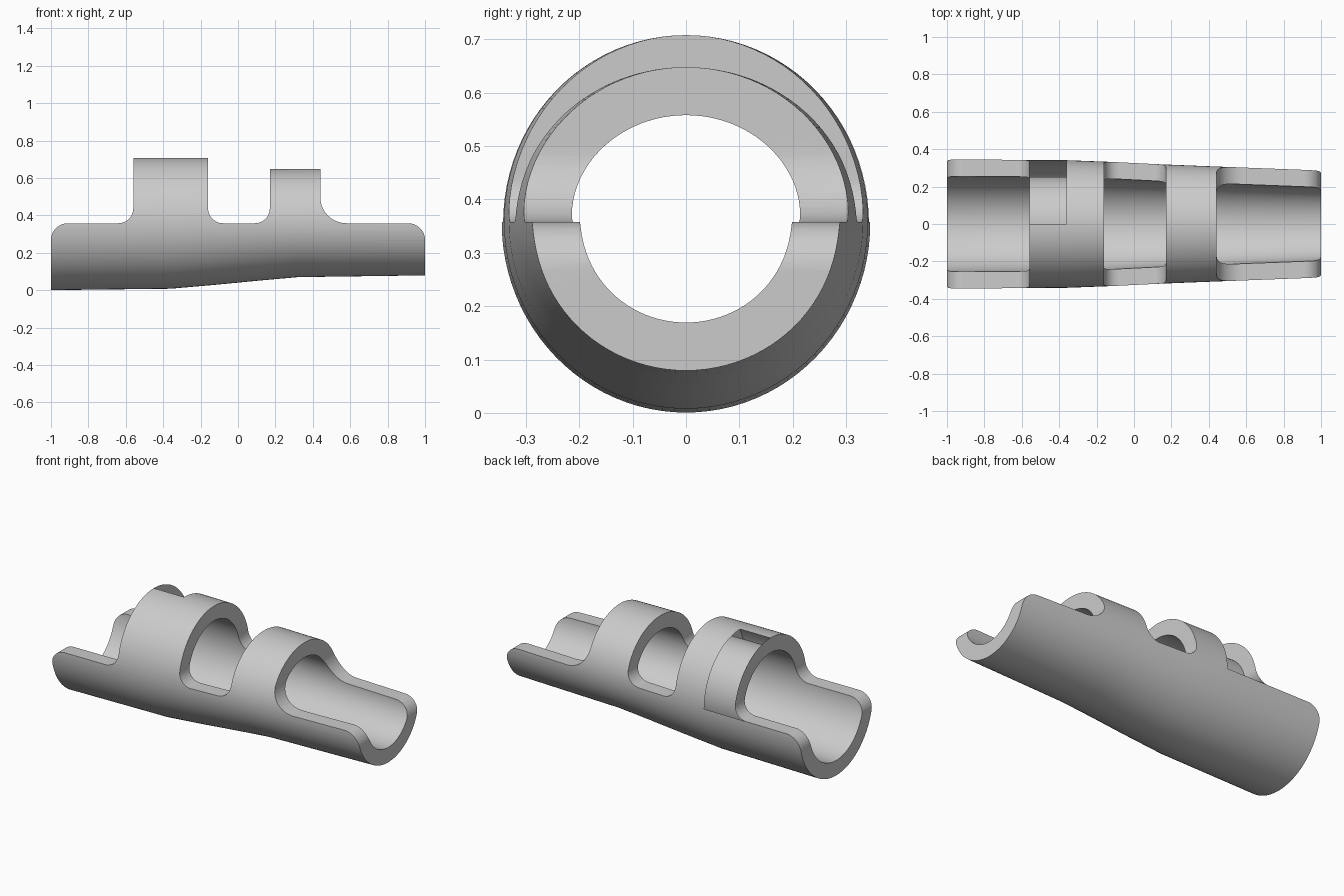
import bpy, bmesh, math

cube = bpy.data.objects.get("Cube")
if cube:
    bpy.data.objects.remove(cube, do_unlink=True)

AXIS_Z = 0.358
WALL = 0.09
SEGMENTS = 96

grey = bpy.data.materials.new("plain_grey")
grey.use_nodes = True
grey.diffuse_color = (0.6, 0.6, 0.6, 1)
grey.node_tree.nodes["Principled BSDF"].inputs["Base Color"].default_value = (0.6, 0.6, 0.6, 1)


def add_object(name, bm):
    bmesh.ops.recalc_face_normals(bm, faces=bm.faces[:])
    mesh = bpy.data.meshes.new(name)
    bm.to_mesh(mesh)
    bm.free()
    mesh.materials.append(grey)
    obj = bpy.data.objects.new(name, mesh)
    bpy.context.collection.objects.link(obj)
    return obj


# Tapered tube: x, half width, height above the axis, depth below the axis
STATIONS = [
    (-1.05, 0.346, 0.35, 0.358),
    (-0.36, 0.341, 0.35, 0.350),
    (-0.12, 0.332, 0.35, 0.329),
    (0.12, 0.320, 0.29, 0.306),
    (0.32, 0.312, 0.29, 0.288),
    (1.05, 0.284, 0.29, 0.278),
]


def section(bm, x, width, top, bottom, inset):
    ring = []
    for i in range(SEGMENTS):
        a = math.tau * i / SEGMENTS
        rise = (top if math.sin(a) >= 0 else bottom) - inset
        ring.append(bm.verts.new((x, (width - inset) * math.cos(a), AXIS_Z + rise * math.sin(a))))
    return ring


def bridge(bm, a, b):
    for i in range(SEGMENTS):
        j = (i + 1) % SEGMENTS
        bm.faces.new((a[i], a[j], b[j], b[i]))


bm = bmesh.new()
outer = [section(bm, *s, 0) for s in STATIONS]
inner = [section(bm, *s, WALL) for s in STATIONS]
for shell in (outer, inner):
    for a, b in zip(shell, shell[1:]):
        bridge(bm, a, b)
for end in (0, -1):
    bridge(bm, outer[end], inner[end])
splint = add_object("splint_with_two_rings", bm)


# Side silhouette with rounded ends and filleted ring roots
def arc(cx, cz, r, start, stop, steps=12):
    angles = [math.radians(start + (stop - start) * k / steps) for k in range(steps + 1)]
    return [(cx + r * math.cos(a), cz + r * math.sin(a)) for a in angles]


def ring_outline(x0, x1, r0, r1):
    left = arc(x0 - r0, AXIS_Z + r0, r0, -90, 0)
    right = arc(x1 + r1, AXIS_Z + r1, r1, 180, 270)
    return left + [(x0, 0.9), (x1, 0.9)] + right


R_END = 0.09
profile = [(-1, -0.2)]
profile += arc(-1 + R_END, AXIS_Z - R_END, R_END, 180, 90)
profile += ring_outline(-0.56, -0.16, 0.08, 0.08)
profile += ring_outline(0.17, 0.44, 0.08, 0.14)
profile += arc(1 - R_END, AXIS_Z - R_END, R_END, 90, 0)
profile += [(1, -0.2)]

bm = bmesh.new()
face = bm.faces.new([bm.verts.new((x, -0.6, z)) for x, z in profile])
extruded = bmesh.ops.extrude_face_region(bm, geom=[face])["geom"]
moved = [g for g in extruded if isinstance(g, bmesh.types.BMVert)]
bmesh.ops.translate(bm, verts=moved, vec=(0, 1.2, 0))
cutter = add_object("silhouette_cutter", bm)
cutter.hide_render = True

cut = splint.modifiers.new("silhouette", "BOOLEAN")
cut.operation = "INTERSECT"
cut.solver = "EXACT"
cut.object = cutter
bpy.ops.object.select_all(action="DESELECT")
splint.select_set(True)
bpy.context.view_layer.objects.active = splint
bpy.ops.object.modifier_apply(modifier=cut.name)
bpy.data.objects.remove(cutter, do_unlink=True)

# Open panel in the outer skin of the large ring, leaving the bore in place
bm = bmesh.new()
bm.from_mesh(splint.data)
panel = []
for f in bm.faces:
    c, n = f.calc_center_median(), f.normal
    outward = n.y * c.y + n.z * (c.z - AXIS_Z) > 0
    if -0.559 < c.x < -0.361 and c.y > 0 and c.z > AXIS_Z + 0.001 and outward and abs(n.x) < 0.5:
        panel.append(f)
bmesh.ops.delete(bm, geom=panel, context="FACES")
bm.to_mesh(splint.data)
bm.free()

bpy.ops.object.shade_smooth_by_angle(angle=math.radians(30))
